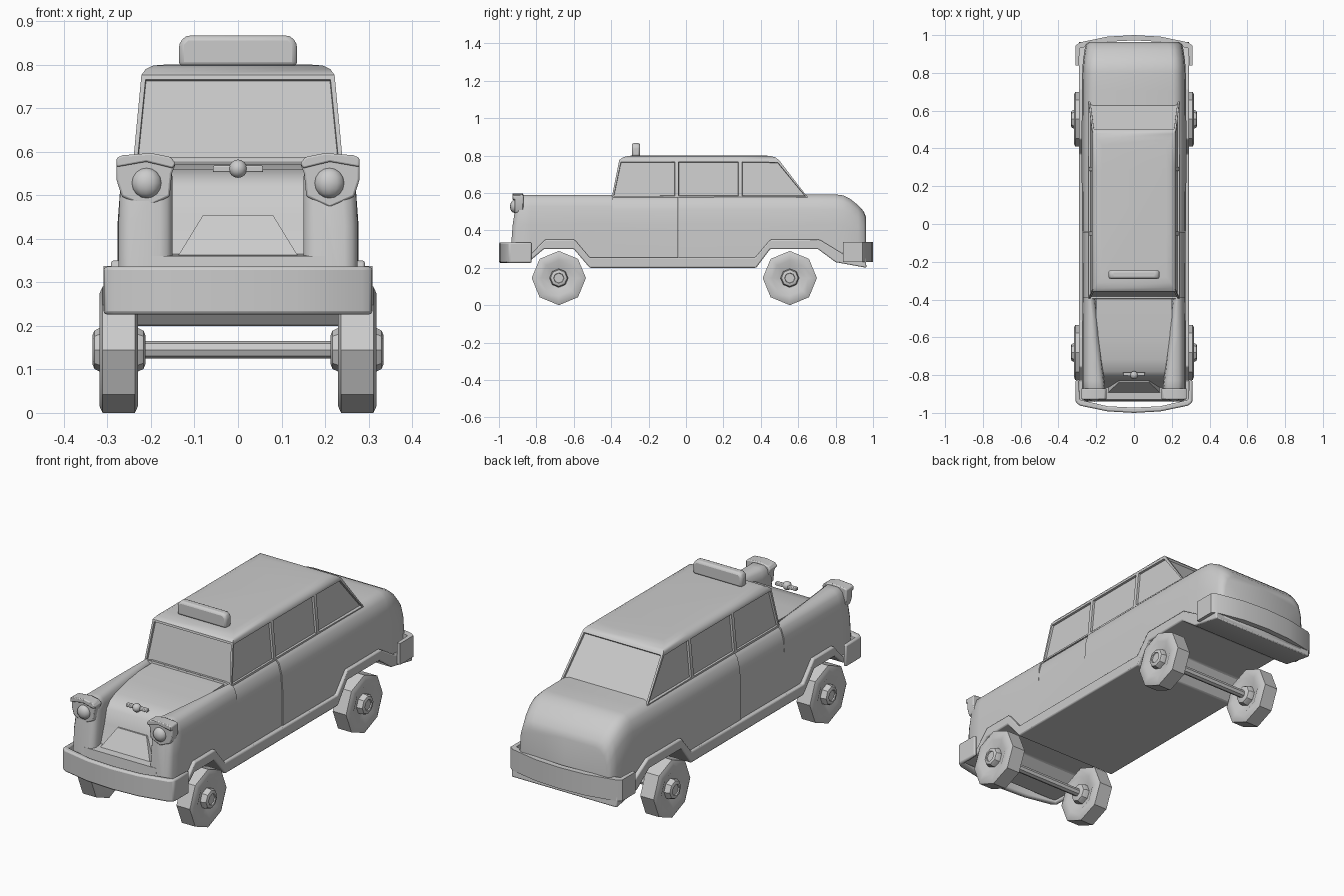
import bpy, bmesh
from math import sin, cos, pi, radians

cube = bpy.data.objects.get("Cube")
if cube:
    bpy.data.objects.remove(cube, do_unlink=True)

SIDES = (("left", 1), ("right", -1))


def finish(name, bm, bevel=0, angle=35):
    bmesh.ops.recalc_face_normals(bm, faces=bm.faces)
    mesh = bpy.data.meshes.new(name)
    bm.to_mesh(mesh)
    bm.free()
    ob = bpy.data.objects.new(name, mesh)
    bpy.context.collection.objects.link(ob)
    if bevel:
        mod = ob.modifiers.new("Bevel", 'BEVEL')
        mod.width, mod.segments, mod.limit_method = bevel, 2, 'ANGLE'
    bpy.ops.object.select_all(action='DESELECT')
    ob.select_set(True)
    bpy.context.view_layer.objects.active = ob
    bpy.ops.object.shade_smooth_by_angle(angle=radians(angle))
    return ob


def loft_mesh(rings):
    """Skin closed rings of equal length and cap both ends."""
    bm = bmesh.new()
    rows = [[bm.verts.new(p) for p in ring] for ring in rings]
    n = len(rows[0])
    for a, b in zip(rows, rows[1:]):
        for i in range(n):
            j = (i + 1) % n
            bm.faces.new((a[i], a[j], b[j], b[i]))
    bm.faces.new(rows[0])
    bm.faces.new(rows[-1])
    return bm


def loft(name, rings, bevel=0, angle=35):
    return finish(name, loft_mesh(rings), bevel, angle)


def prism(name, pts, lo, hi, axis, bevel=0):
    """Extrude a 2D outline along axis 0, 1 or 2."""
    def place(p, d):
        v = list(p)
        v.insert(axis, d)
        return v
    return loft(name, [[place(p, d) for p in pts] for d in (lo, hi)], bevel)


def lathe_x(name, x_sign, y, z, profile, sides=8):
    rings = [[(x_sign * x, y + r * cos(2 * pi * i / sides), z + r * sin(2 * pi * i / sides))
              for i in range(sides)] for x, r in profile]
    return loft(name, rings, angle=30)


def mirrored(half):
    """Complete an outline across x = 0."""
    return half + [(-x, y) for x, y in reversed(half) if x]


# Lower edge of the body with its wheel arches (y, z)
LOWER = [(-0.94, 0.24), (-0.83, 0.24), (-0.76, 0.3), (-0.6, 0.3), (-0.515, 0.2),
         (0.375, 0.2), (0.45, 0.3), (0.705, 0.3), (0.8, 0.23), (0.965, 0.2)]
UPPER = [(-0.94, 0.27), (-0.83, 0.27), (-0.755, 0.35), (-0.595, 0.35), (-0.515, 0.255),
         (0.37, 0.255), (0.45, 0.35), (0.715, 0.35), (0.83, 0.28), (0.96, 0.255)]


def lower_z(y):
    for (a, za), (b, zb) in zip(LOWER, LOWER[1:]):
        if a <= y <= b:
            return za + (zb - za) * (y - a) / (b - a)
    return LOWER[-1][1]


def hull_ring(y, w, top):
    half = [(0, lower_z(y) + 0.015), (w, lower_z(y) + 0.015), (w, top - 0.16),
            (w - 0.006, top - 0.08), (w - 0.02, top - 0.03), (w - 0.045, top - 0.006),
            (w - 0.07, top), (0, top)]
    return [(x, y, z) for x, z in mirrored(half)]


# Body sections
loft("front_door_section", [hull_ring(y, w, 0.588) for y, w in
                            ((-0.395, 0.273), (-0.2, 0.272), (-0.042, 0.272))])
REAR = [(-0.04, 0.276, 0.592), (0.375, 0.277, 0.592), (0.45, 0.277, 0.592), (0.705, 0.276, 0.592),
        (0.8, 0.274, 0.592), (0.84, 0.272, 0.587), (0.88, 0.268, 0.567), (0.92, 0.262, 0.535),
        (0.95, 0.255, 0.502), (0.963, 0.24, 0.47)]
loft("rear_body", [hull_ring(*s) for s in REAR], angle=45)
prism("sill_and_arches", LOWER + UPPER[::-1], -0.292, 0.292, 0, 0.006)

# Hood and grille
nose = [(-0.38, 0.578), (-0.6, 0.572), (-0.72, 0.56), (-0.78, 0.545), (-0.81, 0.52), (-0.83, 0.455),
        (-0.865, 0.365), (-0.93, 0.36), (-0.94, 0.25)]
prism("hood", nose + [(-0.83, 0.25), (-0.76, 0.31), (-0.6, 0.31), (-0.515, 0.21), (-0.38, 0.21)],
      -0.2, 0.2, 0)
loft("grille", [[(-0.08, y, 0.455), (0.08, y, 0.455), (0.137, y - d, 0.362), (-0.137, y - d, 0.362)]
                for y, d in ((-0.838, 0.055), (-0.8, 0.03))])
prism("hood_ornament_bar", [(-0.058, 0.553), (0.058, 0.553), (0.058, 0.568), (-0.058, 0.568)],
      -0.805, -0.785, 1, 0.003)


def ball(name, loc, r, squash=1):
    bm = bmesh.new()
    bmesh.ops.create_uvsphere(bm, u_segments=12, v_segments=8, radius=r)
    bmesh.ops.scale(bm, vec=(1, squash, 1), verts=bm.verts)
    bmesh.ops.translate(bm, vec=loc, verts=bm.verts)
    return finish(name, bm, angle=60)


ball("hood_ornament", (0, -0.8, 0.561), 0.021)


# Front fenders with hooded lamps
def fender_ring(y, inner, outer, top, slant, s):
    bot = lower_z(y) + 0.015
    pts = [(inner, bot), (outer, bot), (outer, 0.43), (outer - 0.005, top - 0.06),
           (outer - 0.018, top - 0.02), (outer - 0.04, top), (inner + 0.025, top),
           (inner + 0.006, top - 0.015), (inner, top - 0.05)]
    return [(s * x, y + slant * max(z - 0.34, 0), z) for x, z in pts]


FENDER = [(-0.39, 0.205, 0.273, 0.588, 0), (-0.515, 0.19, 0.274, 0.588, 0),
          (-0.6, 0.183, 0.275, 0.588, 0), (-0.76, 0.165, 0.275, 0.588, 0),
          (-0.83, 0.157, 0.275, 0.588, 0), (-0.915, 0.15, 0.275, 0.588, 0.14),
          (-0.935, 0.163, 0.262, 0.58, 0.15), (-0.94, 0.18, 0.245, 0.57, 0.15)]
VISOR = [(0.143, 0.573), (0.155, 0.588), (0.2, 0.597), (0.265, 0.592), (0.279, 0.586),
         (0.279, 0.535), (0.267, 0.497), (0.211, 0.472), (0.157, 0.497), (0.152, 0.55)]
for side, s in SIDES:
    loft(side + "_front_fender", [fender_ring(*f, s) for f in FENDER], angle=50)
    prism(side + "_lamp_surround", [(s * x, z) for x, z in VISOR], -0.918, -0.87, 1, 0.005)
    brow = VISOR[:5] + [(0.279, 0.565), (0.211, 0.577), (0.15, 0.562)]
    prism(side + "_lamp_brow", [(s * x, z) for x, z in brow], -0.928, -0.88, 1, 0.004)
    ball(side + "_headlight", (s * 0.21, -0.915, 0.528), 0.035, 0.75)

# Cabin: stacked outlines with recessed panes
def cabin_ring(z, w, front, rear, p1=-0.05, p2=0.29):
    ys = (front, p1, p2, rear)
    return [(w, y, z) for y in ys] + [(-w, y, z) for y in reversed(ys)]


bm = loft_mesh([cabin_ring(0.575, 0.241, -0.397, 0.652), cabin_ring(0.776, 0.222, -0.357, 0.497),
                cabin_ring(0.79, 0.212, -0.338, 0.478), cabin_ring(0.798, 0.195, -0.31, 0.45),
                cabin_ring(0.8, 0.17, -0.28, 0.42)])
bmesh.ops.recalc_face_normals(bm, faces=bm.faces)
panes = [f for f in bm.faces if 0.6 < f.calc_center_median().z < 0.76 and len(f.verts) == 4]
bmesh.ops.inset_individual(bm, faces=panes, thickness=0.014, depth=0)
bmesh.ops.inset_individual(bm, faces=panes, thickness=0.002, depth=-0.01)
finish("cabin", bm, angle=32)

# Roof lamp
prism("roof_lamp", [(-0.136, 0.795), (0.136, 0.795), (0.136, 0.85), (0.12, 0.867),
                    (-0.12, 0.867), (-0.136, 0.85)], -0.29, -0.245, 1, 0.012)

# Bumpers: wrapped strips
STRIP = [(0, -1), (0.14, -0.992), (0.285, -0.962), (0.309, -0.945), (0.309, -0.825),
         (0.292, -0.825), (0.288, -0.93), (0.14, -0.965), (0, -0.972)]
prism("front_bumper", mirrored(STRIP), 0.226, 0.336, 2, 0.008)
prism("rear_bumper", [(x, -y + (0.015 if -0.9 < y else 0)) for x, y in mirrored(STRIP)],
      0.232, 0.338, 2)

# Wheels
TYRE = [(0.248, 0.06), (0.23, 0.095), (0.23, 0.13), (0.237, 0.145),
        (0.311, 0.145), (0.318, 0.13), (0.318, 0.095), (0.302, 0.06)]
HUB = [(0.213, 0.034), (0.217, 0.044), (0.23, 0.05), (0.318, 0.05), (0.33, 0.044), (0.334, 0.034),
       (0.334, 0.028), (0.328, 0.026)]
for end, y in (("front", -0.68), ("rear", 0.555)):
    for side, s in SIDES:
        lathe_x(f"{side}_{end}_tyre", s, y, 0.145, TYRE)
        lathe_x(f"{side}_{end}_hub", s, y, 0.145, HUB)
    prism(end + "_axle", [(y + 0.02 * cos(i * pi / 4), 0.145 + 0.02 * sin(i * pi / 4))
                          for i in range(8)], -0.22, 0.22, 0)
